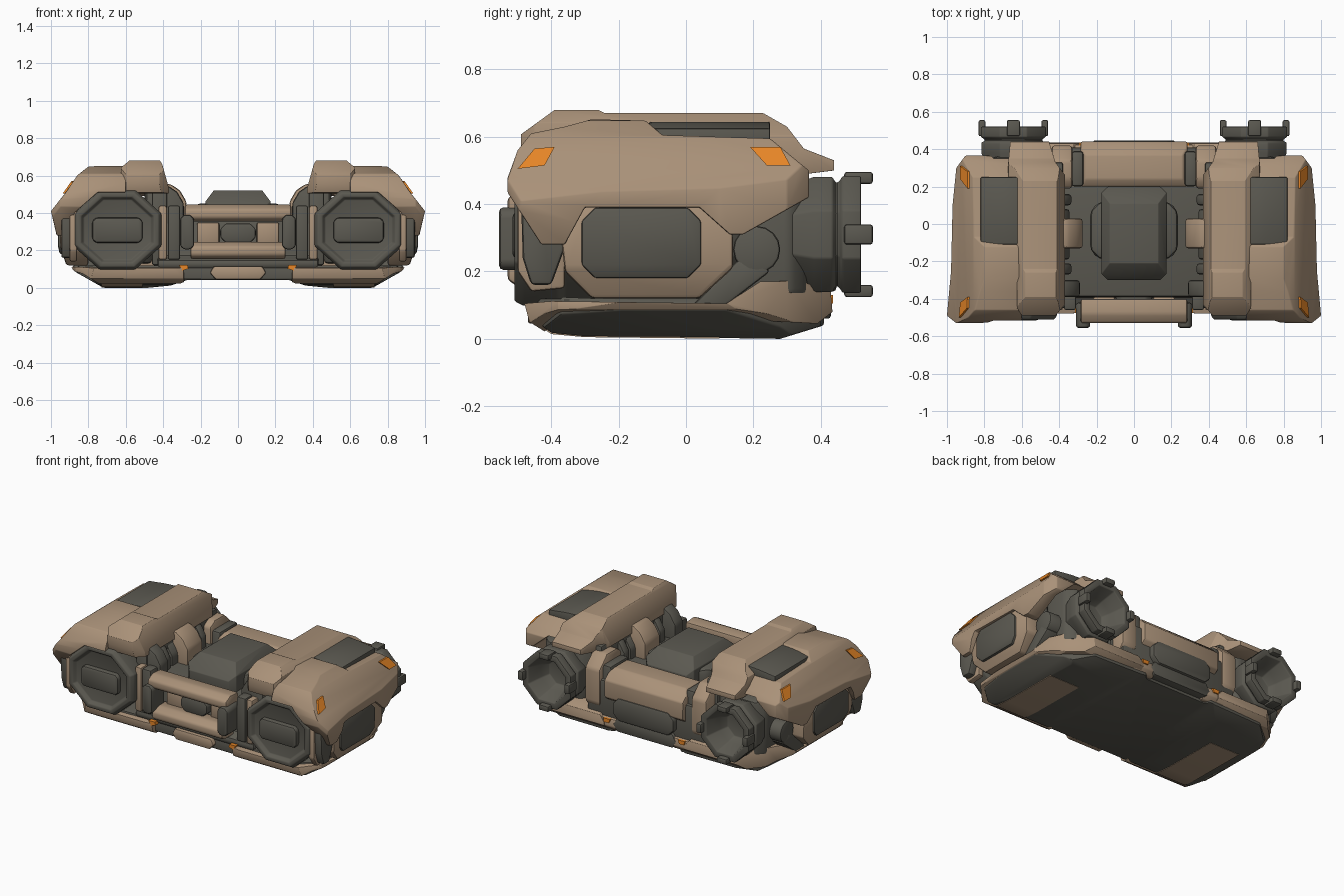
import bpy, bmesh, math


def material(name, rgb):
    m = bpy.data.materials.new(name)
    m.diffuse_color = (*rgb, 1)
    return m


TAN = material("tan armour", (0.40, 0.285, 0.19))
DARK = material("dark grey metal", (0.105, 0.10, 0.082))
ORANGE = material("orange light", (0.80, 0.24, 0.02))


def new_object(name, bm):
    bmesh.ops.recalc_face_normals(bm, faces=bm.faces[:])
    me = bpy.data.meshes.new(name)
    bm.to_mesh(me)
    bm.free()
    ob = bpy.data.objects.new(name, me)
    bpy.context.collection.objects.link(ob)
    return ob


def bake(ob):
    dg = bpy.context.evaluated_depsgraph_get()
    me = bpy.data.meshes.new_from_object(ob.evaluated_get(dg))
    ob.modifiers.clear()
    ob.data = me


def finish(ob, mat, bevel, mirror):
    if bevel:
        b = ob.modifiers.new("bevel", 'BEVEL')
        b.width, b.segments, b.limit_method = bevel, 2, 'ANGLE'
        b.angle_limit = math.radians(25)
    if mirror:
        ob.modifiers.new("mirror", 'MIRROR').use_mirror_merge = False
    bake(ob)
    ob.data.materials.clear()
    ob.data.materials.append(mat)
    bpy.ops.object.select_all(action='DESELECT')
    ob.select_set(True)
    bpy.context.view_layer.objects.active = ob
    bpy.ops.object.shade_smooth_by_angle(angle=math.radians(32))
    return ob


def prism(name, axis, pts, lo, hi):
    """Extrude an outline along x, y or z."""
    bm = bmesh.new()
    rings = []
    for t in (lo, hi):
        ring = []
        for p in pts:
            c = list(p)
            c.insert(axis, t)
            ring.append(bm.verts.new(c))
        rings.append(ring)
        bm.faces.new(ring)
    n = len(pts)
    for i in range(n):
        j = (i + 1) % n
        bm.faces.new((rings[0][i], rings[0][j], rings[1][j], rings[1][i]))
    return new_object(name, bm)


def part(name, mat, prisms, bevel=0.01, mirror=True):
    """Intersection of one or more extruded outlines."""
    ob = prism(name, *prisms[0])
    for spec in prisms[1:]:
        cutter = prism("cutter", *spec)
        cutter.hide_render = True
        m = ob.modifiers.new("cut", 'BOOLEAN')
        m.operation, m.solver, m.object = 'INTERSECT', 'EXACT', cutter
        bake(ob)
        bpy.data.objects.remove(cutter)
    return finish(ob, mat, bevel, mirror)


def chamfered(a0, a1, b0, b1, c):
    return [(a0 + c, b0), (a1 - c, b0), (a1, b0 + c), (a1, b1 - c),
            (a1 - c, b1), (a0 + c, b1), (a0, b1 - c), (a0, b0 + c)]


def both_sides(pts):
    """Outline mirrored over x = 0."""
    return pts + [(-x, b) for x, b in reversed(pts)]


def box(name, mat, x0, x1, y0, y1, z0, z1, bevel=0.012, mirror=True):
    return part(name, mat, [(2, [(x0, y0), (x1, y0), (x1, y1), (x0, y1)], z0, z1)], bevel, mirror)


def lathe(name, mat, profile, zscale=1.0):
    """Eight-sided turned part around the pod axis."""
    bm = bmesh.new()
    rows = []
    for r, y in profile:
        rows.append([bm.verts.new((0.645 + r * math.cos(a), y, 0.31 + zscale * r * math.sin(a)))
                     for a in [math.pi / 8 + k * math.pi / 4 for k in range(8)]])
    for p, q in zip(rows, rows[1:]):
        for i in range(8):
            bm.faces.new((p[i], p[(i + 1) % 8], q[(i + 1) % 8], q[i]))
    bmesh.ops.remove_doubles(bm, verts=bm.verts[:], dist=1e-5)
    return finish(new_object(name, bm), mat, 0.006, True)


# Engine pods: intake, body and hollow nozzle
lathe("pod_intake", DARK, [(0, -.485), (.195, -.485), (.21, -.51), (.238, -.51), (.254, -.485),
                           (.254, -.38), (.235, -.36), (.235, .08), (.15, .2), (0, .2)], .9)
lathe("pod_nozzle", DARK, [(0, .1), (.13, .12), (.13, .25), (.185, .38), (.185, .435), (.165, .445), (.17, .455),
                           (.188, .465), (.188, .52), (.145, .52), (.115, .42), (.09, .37), (0, .37)])
part("intake_block", DARK, [(1, chamfered(.51, .78, .24, .375, .02), -.515, -.45)], .012)
for i, (dx, dz) in enumerate([(0, .168), (0, -.168), (.168, 0), (-.168, 0)]):
    w, h = (.035, .018) if dx == 0 else (.018, .03)
    box("nozzle_clamp_%d" % i, DARK, .645 + dx - w, .645 + dx + w, .47, .555,
        .31 + dz - h, .31 + dz + h, .008)

# Outer shoulder shell
part("shoulder_shell", TAN, [
    (0, [(-.54, .45), (-.50, .56), (-.46, .61), (-.36, .63), (-.28, .652), (-.12, .648), (-.07, .605), (.25, .595),
         (.31, .545), (.365, .50), (.365, .42), (.17, .31), (.13, .31), (.04, .39), (-.30, .39), (-.36, .28),
         (-.43, .28)], .5, 1.1),
    (1, [(.60, .51), (.60, .66), (.80, .648), (.858, .602), (.925, .505), (1, .41), (.965, .26), (.875, .26),
         (.875, .40), (.75, .51)], -.7, .6),
    (2, [(.59, -.525), (.95, -.53), (1, -.49), (.978, -.25), (.97, .1), (.95, .3), (.90, .368), (.59, .368)],
     0, .8)], .012)
# Raised inner cowling
part("cowling", TAN, [
    (0, [(-.48, .51), (-.50, .60), (-.39, .68), (-.26, .68), (-.24, .67), (.23, .67), (.30, .63), (.35, .565),
         (.44, .53), (.44, .50), (.36, .49), (.28, .505), (-.44, .505)], .3, .8),
    (1, [(.37, .48), (.37, .535), (.405, .66), (.42, .685), (.575, .685), (.67, .605), (.68, .48)], -.6, .6),
    (2, [(.36, -.42), (.42, -.49), (.60, -.49), (.625, -.45), (.625, -.17), (.66, -.13), (.68, .25), (.66, .46),
         (.46, .46), (.42, .33), (.36, .25)], 0, 1)], .014)
part("top_dark_panel", DARK, [(1, [(.62, .56), (.62, .645), (.70, .64), (.82, .625), (.82, .56)], -.11, .25)], .006)

# Orange lights lying on the shell slope
SLOPE = [(.84, .58), (.858, .618), (.88, .585), (.936, .506), (.965, .468), (.93, .45)]
for nm, pts in (("front_light", [(-.50, .505), (-.45, .565), (-.39, .57), (-.42, .515)]),
                ("rear_light", [(.19, .57), (.28, .57), (.31, .515), (.24, .515)])):
    part(nm, ORANGE, [(0, pts, .7, 1.1), (1, SLOPE, -.7, .6)], 0)

# Pod flank: framed panel, hub and struts
part("side_frame", TAN, [
    (0, [(-.37, .29), (-.36, .20), (-.28, .12), (.04, .12), (.14, .21), (.14, .31), (.05, .40), (-.30, .40)], .7, 1.1),
    (1, [(.80, .08), (.905, .08), (.95, .22), (.955, .45), (.80, .45)], -.6, .6)], .012)
part("side_dark_panel", DARK, [
    (0, chamfered(-.31, .045, .18, .39, .04), .7, 1.1),
    (1, [(.85, .1), (.935, .1), (.962, .22), (.965, .45), (.85, .45)], -.6, .6)], .008)
part("front_flank", DARK, [(0, [(-.49, .42), (-.485, .24), (-.46, .16), (-.40, .16), (-.36, .27), (-.42, .42)],
                            .88, .945)], .012)
part("front_rim", TAN, [(0, [(-.50, .42), (-.50, .20), (-.46, .14), (-.36, .15), (-.36, .42)], .86, .90)])
part("hub", DARK, [(0, [(.21 + .07 * math.cos(k * math.pi / 8), .265 + .07 * math.sin(k * math.pi / 8))
                        for k in range(16)], .66, .88)])
part("diagonal_strut", DARK, [(0, [(.02, .10), (.12, .10), (.25, .2), (.20, .25), (.15, .23)], .74, .88)])
part("rear_cheek", DARK, [(2, chamfered(.46, .80, .10, .36, .05), .13, .48)], .02)
box("front_inner_bar", TAN, .38, .425, -.46, -.34, .15, .44)

# Lower skirt with cut corners
part("skirt", TAN, [
    (0, [(-.48, .105), (-.465, .05), (-.42, .022), (-.36, .06), (.11, .065), (.2, .055), (.39, .045), (.435, .08),
         (.43, .14), (.34, .172), (.22, .17), (.12, .105), (-.40, .112)], .2, 1),
    (1, [(.29, .03), (.29, .10), (.36, .19), (.84, .19), (.90, .12), (.875, .088), (.83, .075), (.74, .02),
         (.33, .015)], -.6, .6),
    (2, [(.25, -.47), (.45, -.49), (.76, -.49), (.87, -.38), (.89, -.2), (.89, .12), (.80, .30), (.66, .44),
         (.25, .44)], -.1, .4)], .008)
# Underside: raised middle, lower flat pads under the pods
part("underplate", DARK, [
    (0, [(-.47, .12), (-.45, .055), (-.40, .018), (-.30, .008), (.28, 0), (.41, .04), (.415, .12)], -1, 1),
    (1, both_sides([(.27, .042), (.36, .012), (.48, 0), (.72, 0), (.87, .085), (.87, .10), (.84, .13)]), -.6, .6),
    (2, both_sides([(.24, -.44), (.74, -.45), (.85, -.37), (.88, -.1), (.88, .1), (.78, .28), (.64, .40), (.25, .41),
                    (.22, .38)]), -.1, .4)], .006, False)
part("underside_plate", TAN, [
    (0, [(-.445, .045), (-.40, .014), (-.30, .005), (.10, .0005), (.10, .02), (-.42, .05)], .51, .73)], 0)
part("rear_skirt_bar", TAN, [(0, [(.34, .05), (.40, .05), (.43, .08), (.425, .13), (.34, .15)], .19, .35)], .008)
part("rear_lip", DARK, [(1, [(-.2, .06), (.2, .06), (.23, .1), (.2, .15), (-.2, .15), (-.23, .1)], .34, .43)],
     .008, False)
part("front_lip", TAN, [(1, [(-.12, .045), (.12, .045), (.15, .08), (.13, .115), (-.13, .115), (-.15, .08)],
                         -.47, -.38)], .008, False)
part("front_accent", ORANGE, [(1, [(.27, .122), (.265, .102), (.30, .092), (.315, .122)], -.475, -.43)], 0)
part("rear_accent", ORANGE, [(1, [(.245, .13), (.255, .105), (.29, .105), (.295, .13)], .41, .436)], 0)

# Centre body and hump
part("centre_body", DARK, [(0, [(-.40, .08), (-.45, .11), (-.45, .15), (-.39, .17), (-.39, .36), (.41, .36),
                                (.41, .08)], -.43, .43)], .015, False)
part("hump_base", DARK, [(2, chamfered(-.235, .235, -.19, .12, .05), .3, .45)], .03, False)
part("hump", DARK, [
    (1, [(-.175, .3), (-.175, .46), (-.13, .52), (.13, .52), (.175, .46), (.175, .3)], -.31, .21),
    (0, [(-.30, .3), (-.30, .43), (-.20, .53), (.10, .53), (.20, .43), (.20, .3)], -.3, .3),
    (2, chamfered(-.18, .18, -.31, .21, .05), .2, .6)], .018, False)

# Front grille
BAR = [(-.53, .375), (-.50, .355), (-.40, .355), (-.40, .44), (-.48, .445), (-.53, .42)]
part("front_top_bar", TAN, [(0, BAR, -.285, .285)], .012, False)
part("front_bottom_bar", TAN, [(0, [(y, z - .2) for y, z in BAR], -.255, .255)], .012, False)
part("front_post", DARK, [(1, chamfered(.235, .31, .205, .39, .02), -.555, -.42)], .012)
box("front_outer_post", DARK, .31, .375, -.46, -.36, .15, .44)
box("grille_cheek", TAN, .10, .22, -.43, -.39, .23, .35)
part("grille_core", DARK, [(1, chamfered(-.095, .095, .24, .345, .03), -.46, -.36)], .01, False)

# Braces between centre and pods
ARM = [(.275, .30), (.275, .46), (.31, .52), (.36, .555), (.43, .555), (.43, .30)]
for nm, mat, y0, y1, s in (("middle_brace", TAN, -.13, .03, 0), ("brace_collar", DARK, -.19, .08, .07),
                           ("front_brace", DARK, -.39, -.30, .015), ("front_brace_inner", DARK, -.27, -.21, .06),
                           ("rear_brace", DARK, .10, .16, .06)):
    part(nm, mat, [(1, [(x + s, z - abs(s) / 2) for x, z in ARM], y0, y1)], .015)
box("inner_wall", DARK, .38, .46, -.40, .33, .12, .53)

# Rear centre block
part("rear_cover", TAN, [
    (0, [(.20, .30), (.20, .42), (.24, .445), (.37, .445), (.44, .38), (.44, .27), (.40, .24), (.20, .24)], -.3, .3),
    (1, [(-.285, .2), (-.285, .41), (-.25, .46), (.25, .46), (.285, .41), (.285, .2)], .1, .6)], .014, False)
part("rear_lower_panel", DARK, [(1, chamfered(-.22, .22, .14, .29, .04), .35, .447)], .012, False)
box("rear_dark_column", DARK, .27, .335, .20, .39, .14, .45, .018)
part("rear_tan_column", TAN, [(0, [(.19, .3), (.19, .47), (.24, .50), (.34, .50), (.42, .42), (.42, .20),
                                   (.38, .15), (.30, .15)], .33, .44)], .016)
